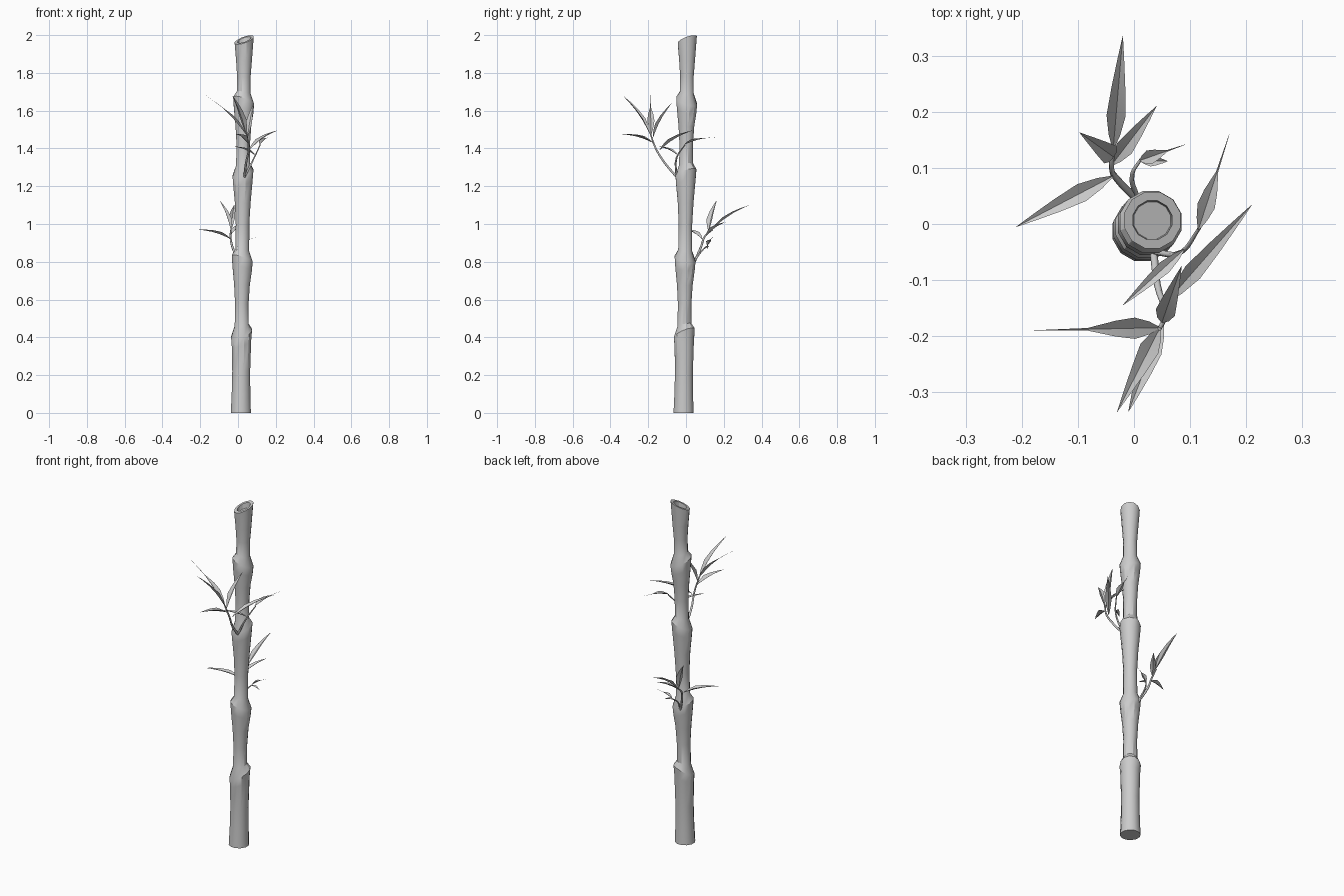
import bpy, bmesh, math
from mathutils import Vector

if "Cube" in bpy.data.objects:
    bpy.data.objects.remove(bpy.data.objects["Cube"])

SIDES = 12


def finish(name, bm, angle=35):
    me = bpy.data.meshes.new(name)
    bm.to_mesh(me)
    bm.free()
    ob = bpy.data.objects.new(name, me)
    bpy.context.collection.objects.link(ob)
    bpy.ops.object.select_all(action='DESELECT')
    bpy.context.view_layer.objects.active = ob
    ob.select_set(True)
    bpy.ops.object.shade_smooth_by_angle(angle=math.radians(angle))
    return ob


# Stalk: tilted rings lofted along a slightly leaning axis
# each ring: height, radius, slope in x, slope in y
rings = [(0, 0.055, 0, 0), (0.1, 0.051, 0, 0), (0.22, 0.049, 0, 0)]
nodes = [(0.42, 0.35, 0.4), (0.815, -0.32, -0.22), (1.27, 0.3, 0.3), (1.65, -0.35, -0.32)]
ends = [n[0] for n in nodes[1:]] + [1.975]
for (z, sx, sy), nxt in zip(nodes, ends):
    span = nxt - z
    rings += [(z - 0.05, 0.053, sx * 0.8, sy * 0.8),
              (z, 0.057, sx, sy),
              (z + 0.045, 0.038, sx * 0.5, sy * 0.5),
              (z + 0.4 * span, 0.037, 0, 0),
              (z + 0.65 * span, 0.043, 0, 0)]
rings += [(1.975, 0.052, 0.33, 0.33),      # cut rim
          (1.975, 0.036, 0.33, 0.33),      # inner lip
          (1.945, 0.034, 0.33, 0.33)]      # hollow floor

bm = bmesh.new()
loops = []
for z, r, sx, sy in rings:
    cx, cy = 0.015 + 0.009 * z, -0.013 + 0.01 * z
    loop = []
    for i in range(SIDES):
        a = 2 * math.pi * (i + 0.5) / SIDES
        x, y = r * math.cos(a), r * math.sin(a)
        loop.append(bm.verts.new((cx + x, cy + y, z + sx * x + sy * y)))
    loops.append(loop)
for lo, hi in zip(loops, loops[1:]):
    for i in range(SIDES):
        j = (i + 1) % SIDES
        bm.faces.new((lo[i], lo[j], hi[j], hi[i]))
bm.faces.new(loops[0][::-1])
bm.faces.new(loops[-1])
finish("stalk", bm, 30)


# Twigs: tapered bevelled curves
def twig(name, pts, r0=0.007, r1=0.004):
    cu = bpy.data.curves.new(name, 'CURVE')
    cu.dimensions = '3D'
    cu.bevel_depth = 1.0
    cu.bevel_resolution = 1
    cu.resolution_u = 4
    cu.use_fill_caps = True
    sp = cu.splines.new('BEZIER')
    sp.bezier_points.add(len(pts) - 1)
    for k, (bp, p) in enumerate(zip(sp.bezier_points, pts)):
        bp.co = p
        bp.handle_left_type = bp.handle_right_type = 'AUTO'
        bp.radius = r0 + (r1 - r0) * k / (len(pts) - 1)
    ob = bpy.data.objects.new(name, cu)
    bpy.context.collection.objects.link(ob)


twig("front_twig", [(0.035, -0.05, 1.25), (0.042, -0.11, 1.32), (0.056, -0.16, 1.40), (0.045, -0.188, 1.475)])
twig("front_side_twig", [(0.035, -0.05, 1.25), (0.085, -0.05, 1.35), (0.118, -0.005, 1.42)], 0.006, 0.003)
twig("back_twig", [(0.01, 0.04, 0.79), (-0.03, 0.08, 0.88), (-0.04, 0.1, 0.935), (-0.037, 0.14, 0.97)])
twig("back_side_twig", [(0.005, 0.048, 0.81), (-0.003, 0.09, 0.865), (0.012, 0.115, 0.885)], 0.005, 0.003)


# Leaves: V-folded blades with an arched midrib; tail = fine drawn-out tip
def leaf(name, base, tip, width, tail=False):
    base, tip = Vector(base), Vector(tip)
    d = tip - base
    side = d.cross(Vector((0, 0, 1))).normalized()
    up = side.cross(d).normalized()
    if tail:
        prof = [(0, 0.08), (0.12, 0.6), (0.27, 1), (0.42, 0.75), (0.62, 0.12), (1, 0.02)]
    else:
        prof = [(0, 0.08), (0.15, 0.6), (0.35, 1), (0.6, 0.72), (0.82, 0.36), (1, 0.02)]
    bm = bmesh.new()
    rows = []
    for t, w in prof:
        mid = base + d * t + up * (0.05 * d.length * math.sin(math.pi * t))
        h = w * width / 2
        rows.append([bm.verts.new(p) for p in (mid - side * h + up * h * 0.7, mid,
                                               mid + side * h + up * h * 0.7)])
    for a, b in zip(rows, rows[1:]):
        for i in (0, 1):
            bm.faces.new((a[i], a[i + 1], b[i + 1], b[i]))
    finish(name, bm)


front_leaves = [
    ((0.058, -0.14, 1.39), (0.21, 0.034, 1.495), 0.034, False),
    ((0.045, -0.185, 1.47), (-0.18, -0.19, 1.69), 0.038, True),
    ((0.045, -0.188, 1.47), (-0.03, -0.335, 1.68), 0.036, False),
    ((0.052, -0.175, 1.43), (-0.01, -0.335, 1.475), 0.036, False),
    ((0.05, -0.175, 1.455), (0.085, -0.075, 1.64), 0.036, False),
    ((0.09, -0.045, 1.365), (-0.02, -0.145, 1.41), 0.024, False),
    ((0.115, -0.01, 1.42), (0.17, 0.16, 1.46), 0.032, True),
]
back_leaves = [
    ((-0.038, 0.085, 0.92), (-0.21, -0.005, 0.97), 0.034, False),
    ((-0.037, 0.135, 0.97), (-0.02, 0.335, 1.10), 0.034, False),
    ((-0.04, 0.105, 0.94), (0.04, 0.21, 1.01), 0.032, False),
    ((-0.037, 0.12, 0.96), (-0.097, 0.163, 1.125), 0.038, False),
    ((0.01, 0.113, 0.885), (0.092, 0.142, 0.93), 0.026, True),
    ((0.01, 0.113, 0.88), (0.06, 0.112, 0.868), 0.02, False),
]
for group, leaves in (("front", front_leaves), ("back", back_leaves)):
    for k, args in enumerate(leaves, 1):
        leaf(f"{group}_leaf_{k}", *args)
